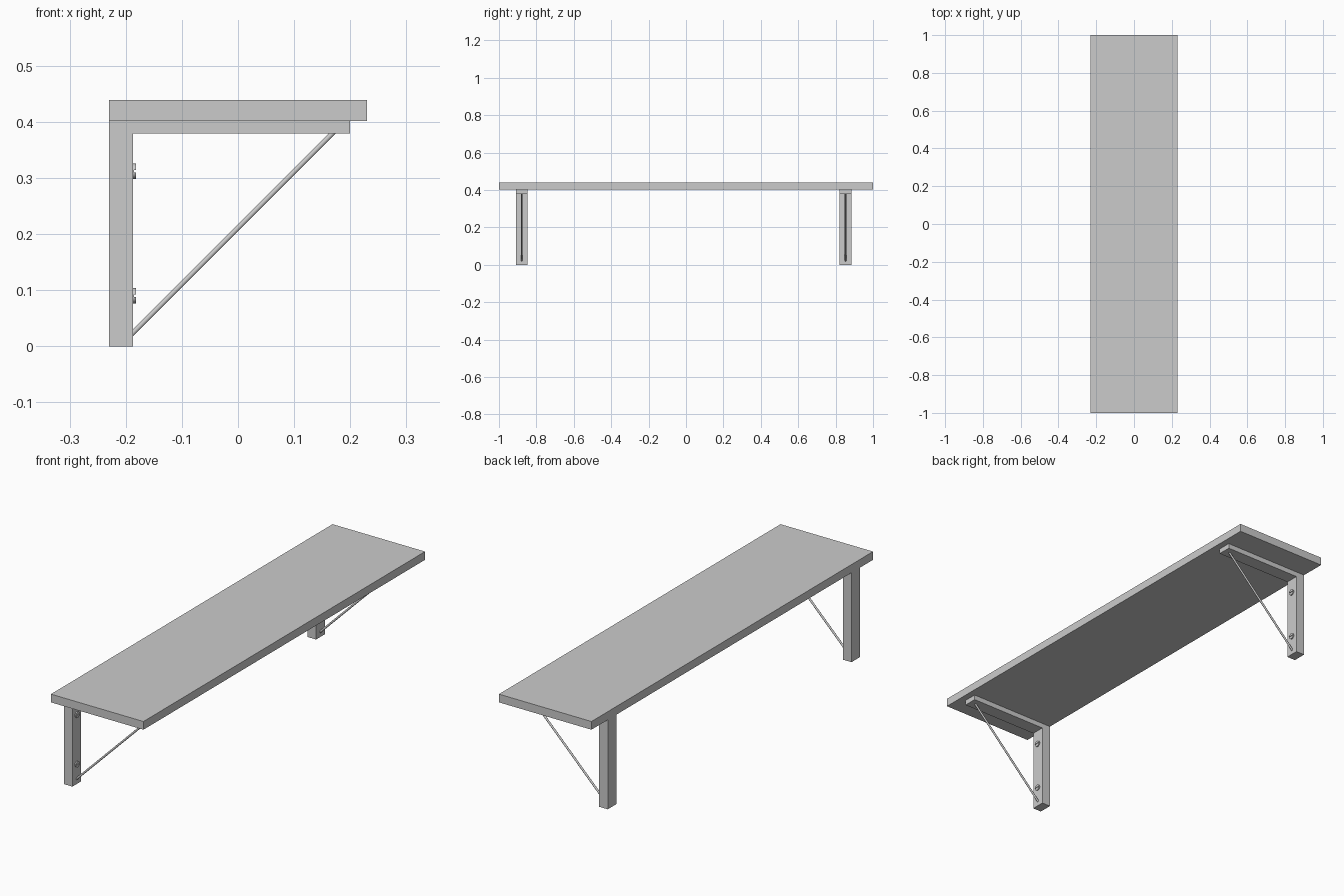
import bpy, bmesh
from math import cos, sin, pi, asin
from mathutils import Vector

if "Cube" in bpy.data.objects:
    bpy.data.objects.remove(bpy.data.objects["Cube"])


def make_object(name, bm):
    bmesh.ops.recalc_face_normals(bm, faces=bm.faces[:])
    mesh = bpy.data.meshes.new(name)
    bm.to_mesh(mesh)
    bm.free()
    obj = bpy.data.objects.new(name, mesh)
    bpy.context.collection.objects.link(obj)
    return obj


def extrude_profile(bm, points, offset):
    """Closed solid from a planar outline pushed along offset."""
    face = bm.faces.new([bm.verts.new(p) for p in points])
    ext = bmesh.ops.extrude_face_region(bm, geom=[face], use_keep_orig=True)
    verts = [g for g in ext["geom"] if isinstance(g, bmesh.types.BMVert)]
    bmesh.ops.translate(bm, vec=offset, verts=verts)


def shade_smooth(obj):
    bpy.ops.object.select_all(action='DESELECT')
    obj.select_set(True)
    bpy.context.view_layer.objects.active = obj
    bpy.ops.object.shade_smooth_by_angle(angle=pi / 6)


# Shelf board
bm = bmesh.new()
extrude_profile(bm, [(-.23, -1, .402), (.23, -1, .402), (.23, -1, .439), (-.23, -1, .439)], (0, 2, 0))
make_object("shelf_board", bm)

LEG_X, ARM_Z, TOP_Z, WIDTH = -.187, .379, .402, .062


def bracket(side, y):
    # L-shaped bracket: wall leg and shelf arm
    bm = bmesh.new()
    outline = [(-.23, 0), (LEG_X, 0), (LEG_X, ARM_Z), (.2, ARM_Z), (.2, TOP_Z), (-.23, TOP_Z)]
    extrude_profile(bm, [(x, y - WIDTH / 2, z) for x, z in outline], (0, WIDTH, 0))
    make_object(side + "_bracket", bm)

    # Diagonal brace rod, ends sunk into the bracket
    a, b = Vector((LEG_X - .006, y, .018)), Vector((.174, y, .385))
    bpy.ops.mesh.primitive_cylinder_add(vertices=16, radius=.0045, depth=(b - a).length, location=(a + b) / 2)
    rod = bpy.context.object
    rod.name = side + "_brace_rod"
    rod.rotation_euler = (b - a).to_track_quat('Z', 'Y').to_euler()
    shade_smooth(rod)

    # Slotted screw heads: thin disc plus two raised halves
    r, gap = .0135, .002
    start = asin(gap / r)
    for label, z in (("lower", .09), ("upper", .312)):
        bm = bmesh.new()
        disc = [(LEG_X - .001, y + r * cos(i * pi / 12), z + r * sin(i * pi / 12)) for i in range(24)]
        extrude_profile(bm, disc, (.003, 0, 0))
        for sign in (1, -1):
            angles = [start + (pi - 2 * start) * i / 12 for i in range(13)]
            half = [(LEG_X + .002, y + r * cos(t), z + sign * r * sin(t)) for t in angles]
            extrude_profile(bm, half, (.003, 0, 0))
        shade_smooth(make_object(f"{side}_{label}_screw", bm))


bracket("front", -.878)
bracket("back", .853)
